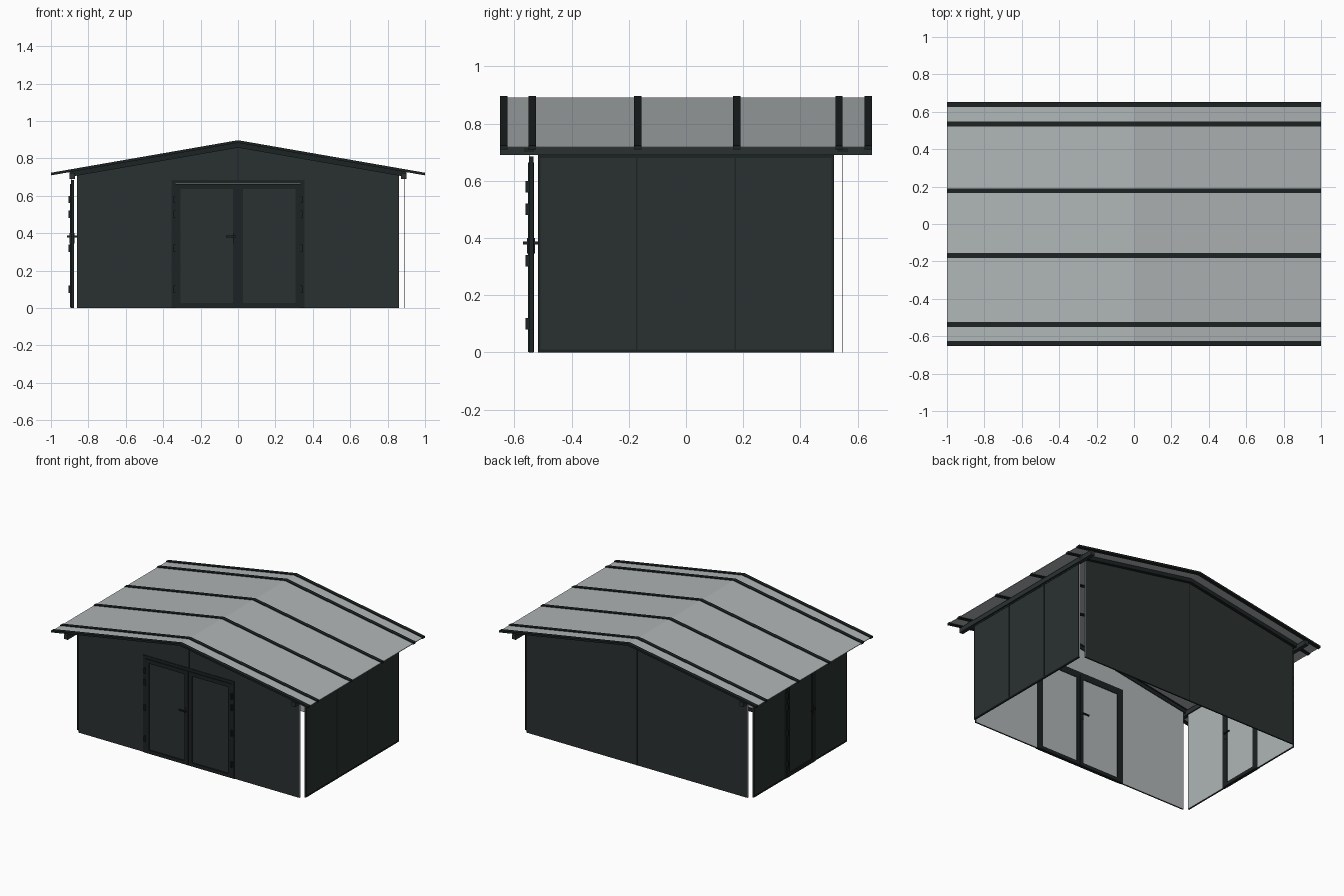
import bpy, bmesh
from math import pi
from mathutils import Matrix, Vector

cube = bpy.data.objects.get("Cube")
if cube:
    bpy.data.objects.remove(cube, do_unlink=True)


def material(name, rgb):
    m = bpy.data.materials.new(name)
    m.use_nodes = True
    m.diffuse_color = (*rgb, 1)
    bsdf = next(n for n in m.node_tree.nodes if n.type == 'BSDF_PRINCIPLED')
    bsdf.inputs["Base Color"].default_value = (*rgb, 1)
    bsdf.inputs["Roughness"].default_value = 0.6
    return m


WALL = material("dark green grey", (0.023, 0.031, 0.030))
TRIM = material("near black trim", (0.012, 0.016, 0.016))
LIGHT = material("light metal grey", (0.43, 0.46, 0.47))


def finish(name, bm, mats, matrix=Matrix()):
    mesh = bpy.data.meshes.new(name)
    bm.to_mesh(mesh)
    bm.free()
    for m in mats:
        mesh.materials.append(m)
    ob = bpy.data.objects.new(name, mesh)
    ob.matrix_world = matrix
    bpy.context.collection.objects.link(ob)
    return ob


def add_box(bm, x, y, z):
    lo, hi = Vector((x[0], y[0], z[0])), Vector((x[1], y[1], z[1]))
    size = hi - lo
    bmesh.ops.create_cube(bm, size=1, matrix=Matrix.Translation((lo + hi) / 2)
                          @ Matrix.Diagonal((*size, 1)))


def boxes(name, parts, mat, matrix=Matrix()):
    bm = bmesh.new()
    for p in parts:
        add_box(bm, *p)
    return finish(name, bm, [mat], matrix)


# Each side uses the same local frame: x along the wall, -y outward, z up
def side_frame(angle, distance):
    return Matrix.Rotation(angle, 4, 'Z') @ Matrix.Translation((0, -distance, 0))


FRONT, BACK = side_frame(0, 0.54), side_frame(pi, 0.54)
LEFT, RIGHT = side_frame(pi / 2, 0.885), side_frame(-pi / 2, 0.885)
T = 0.005   # half thickness of a wall


def panel(name, outline, matrix):
    """Double skin: dark outside, light inside, closed along the bottom."""
    bm = bmesh.new()
    out = [bm.verts.new((u, -T, z)) for u, z in outline]
    inn = [bm.verts.new((u, T, z)) for u, z in outline]
    bm.faces.new(out)
    bm.faces.new(inn[::-1]).material_index = 1
    n = len(out)
    for i in range(n):
        j = (i + 1) % n
        if abs(outline[i][1] - outline[j][1]) < 0.001 and outline[i][1] < 0.1:
            bm.faces.new((out[j], out[i], inn[i], inn[j]))
    finish(name, bm, [WALL, LIGHT], matrix)


def rect(u0, u1, z0, z1):
    return [(u0, z0), (u1, z0), (u1, z1), (u0, z1)]


# Gable walls, each in two halves
W, EAVE, PEAK, DOOR = 0.86, 0.715, 0.868, 0.685
panel("front_wall_right", [(-W, 0), (-0.355, 0), (-0.355, DOOR), (0, DOOR),
                           (0, PEAK), (-W, EAVE)], FRONT)
panel("front_wall_left", [(0.355, 0), (W, 0), (W, EAVE), (0, PEAK),
                          (0, DOOR), (0.355, DOOR)], FRONT)
panel("back_wall_left", [(-W, 0), (0, 0), (0, PEAK), (-W, EAVE)], BACK)
panel("back_wall_right", [(0, 0), (W, 0), (W, EAVE), (0, PEAK)], BACK)

# Side walls in thirds, the right one with a door in the middle
S, J, TOP = 0.518, 0.172, 0.69
panel("left_wall_middle", rect(-J, J, 0, TOP), LEFT)
for label, frame in (("left", LEFT), ("right", RIGHT)):
    panel(label + "_wall_start", rect(-S, -J, 0, TOP), frame)
    panel(label + "_wall_end", rect(J, S, 0, TOP), frame)

# Seams and edging strips
skin = (-T - 0.002, -T)
boxes("front_seam", [((-0.003, 0.003), skin, (DOOR, PEAK))], TRIM, FRONT)
boxes("back_seam", [((-0.003, 0.003), skin, (0, PEAK))], TRIM, BACK)
for label, frame in (("left", LEFT), ("right", RIGHT)):
    strips = [((u - 0.003, u + 0.003), skin, (0, TOP)) for u in (-J, J)]
    strips += [((u - 0.005, u + 0.005), skin, (0, TOP)) for u in (-S + 0.005, S - 0.005)]
    ends = [(-S, S)] if label == "left" else [(-S, -J), (J, S)]
    for z in (0, TOP - 0.01):
        strips += [(e, skin, (z, z + 0.01)) for e in ends]
    boxes(label + "_wall_edging", strips, TRIM, frame)


# Doors
def door_frame(name, half, matrix):
    y = (-0.009, 0.007)
    w = 0.02
    boxes(name, [((-half, -half + w), y, (0, DOOR)),
                 ((half - w, half), y, (0, DOOR)),
                 ((-half + w, half - w), y, (DOOR - w, DOOR))], TRIM, matrix)


def door_leaf(name, u0, u1, matrix):
    y, b, top = (-0.013, 0.009), 0.027, 0.664
    boxes(name + "_rails", [((u0, u0 + b), y, (0.002, top)),
                            ((u1 - b, u1), y, (0.002, top)),
                            ((u0 + b, u1 - b), y, (0.002, b)),
                            ((u0 + b, u1 - b), y, (top - b, top))], TRIM, matrix)
    panel(name + "_pane", rect(u0 + b, u1 - b, b, top - b), matrix)


def hinges(name, u, matrix):
    boxes(name, [((u - 0.006, u + 0.006), (-0.021, -0.009), (z - 0.02, z + 0.02))
                 for z in (0.1, 0.32, 0.5, 0.58)], TRIM, matrix)


def handle(name, u, matrix):
    parts = [((u - 0.008, u + 0.008), (-0.016, 0.012), (0.345, 0.4)),
             ((u - 0.005, u + 0.005), (-0.03, 0.025), (0.377, 0.387))]
    for y in ((-0.03, -0.023), (0.018, 0.025)):
        parts.append(((u - 0.045, u + 0.005), y, (0.377, 0.387)))
    boxes(name, parts, TRIM, matrix)


door_frame("front_door_frame", 0.355, FRONT)
door_leaf("front_door_right_leaf", -0.335, -0.001, FRONT)
door_leaf("front_door_left_leaf", 0.001, 0.335, FRONT)
hinges("front_hinges_right", -0.338, FRONT)
hinges("front_hinges_left", 0.338, FRONT)
handle("front_door_handle", -0.018, FRONT)
door_frame("side_door_frame", J, RIGHT)
door_leaf("side_door_leaf", -0.153, 0.153, RIGHT)
hinges("side_hinges", -0.155, RIGHT)
handle("side_door_handle", 0.138, RIGHT)


# Roof: every sloping part is a chevron extruded along y
RIDGE, SLOPE = 0.89, 0.174


def chevron(name, reach, y0, y1, top, bottom, mat):
    bm = bmesh.new()
    ring = [(x, RIDGE - SLOPE * abs(x) + d)
            for x, d in ((-reach, top), (0, top), (reach, top),
                         (reach, bottom), (0, bottom), (-reach, bottom))]
    a = [bm.verts.new((x, y0, z)) for x, z in ring]
    b = [bm.verts.new((x, y1, z)) for x, z in ring]
    for i in range(6):
        j = (i + 1) % 6
        bm.faces.new((a[i], a[j], b[j], b[i]))
    for r in (a, b):
        bm.faces.new((r[0], r[1], r[4], r[5]))
        bm.faces.new((r[1], r[2], r[3], r[4]))
    bmesh.ops.recalc_face_normals(bm, faces=bm.faces[:])
    finish(name, bm, [mat])


chevron("roof_sheet", 0.999, -0.648, 0.648, 0.002, -0.002, LIGHT)
for i, y in enumerate((-0.638, -0.538, -0.168, 0.178, 0.535, 0.638)):
    chevron("roof_batten_%d" % (i + 1), 1.0, y - 0.013, y + 0.013, 0.007, -0.007, TRIM)
for name, s in (("front", -1), ("back", 1)):
    chevron(name + "_gable_trim", 0.9, s * 0.53, s * 0.566, -0.006, -0.033, TRIM)

# Eave beams
for name, s in (("right", -1), ("left", 1)):
    x = sorted((s * 0.872, s * 0.9))
    boxes(name + "_eave_beam", [(x, (-0.65, 0.65), (0.69, 0.722))], WALL)
